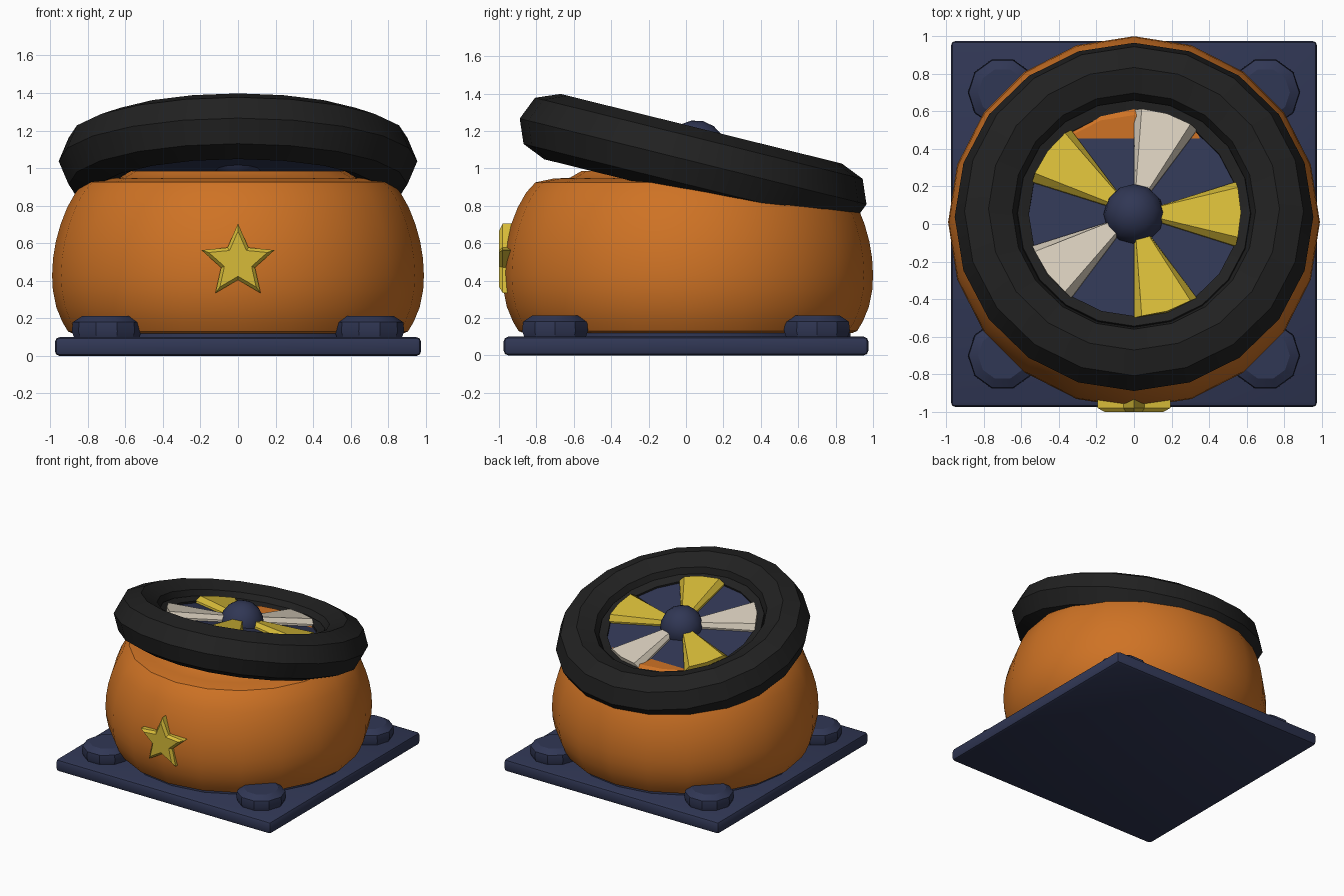
import bpy, bmesh
from math import sin, cos, pi, radians
from mathutils import Matrix, Vector

if "Cube" in bpy.data.objects:
    bpy.data.objects.remove(bpy.data.objects["Cube"])


def material(name, rgb):
    m = bpy.data.materials.new(name)
    m.use_nodes = True
    m.diffuse_color = (*rgb, 1)
    m.node_tree.nodes["Principled BSDF"].inputs["Base Color"].default_value = (*rgb, 1)
    return m


ORANGE = material("orange", (0.62, 0.17, 0.018))
NAVY = material("navy", (0.03, 0.038, 0.09))
BLACK = material("black", (0.015, 0.015, 0.015))
YELLOW = material("yellow", (0.68, 0.50, 0.04))
CREAM = material("cream", (0.68, 0.61, 0.50))


def finish(name, bm, mat, matrix):
    bmesh.ops.recalc_face_normals(bm, faces=bm.faces)
    mesh = bpy.data.meshes.new(name)
    bm.to_mesh(mesh)
    bm.free()
    mesh.materials.append(mat)
    obj = bpy.data.objects.new(name, mesh)
    bpy.context.collection.objects.link(obj)
    obj.matrix_world = matrix
    bpy.ops.object.select_all(action="DESELECT")
    obj.select_set(True)
    bpy.context.view_layer.objects.active = obj
    bpy.ops.object.shade_smooth_by_angle(angle=radians(30))
    return obj


def loft(name, rings, mat, matrix=Matrix(), closed=False):
    """Skin a stack of outlines; close into a loop or cap both ends."""
    bm = bmesh.new()
    rows = [[bm.verts.new(p) for p in ring] for ring in rings]
    n = len(rows[0])
    pairs = list(zip(rows, rows[1:]))
    if closed:
        pairs.append((rows[-1], rows[0]))
    else:
        bm.faces.new(rows[0])
        bm.faces.new(rows[-1])
    for a, b in pairs:
        for i in range(n):
            j = (i + 1) % n
            bm.faces.new((a[i], a[j], b[j], b[i]))
    return finish(name, bm, mat, matrix)


def circle(r, z, sides):
    return [(r * cos(2 * pi * i / sides), r * sin(2 * pi * i / sides), z) for i in range(sides)]


def lathe(name, profile, mat, matrix=Matrix(), sides=20, closed=False):
    return loft(name, [circle(r, z, sides) for r, z in profile], mat, matrix, closed)


# Square base plate
bm = bmesh.new()
bmesh.ops.create_cube(bm, size=1, matrix=Matrix.Diagonal((1.95, 1.95, 0.1, 1)))
bmesh.ops.bevel(bm, geom=bm.edges[:], offset=0.025, segments=2, profile=0.5, affect="EDGES")
finish("base_plate", bm, NAVY, Matrix.Translation((0, 0, 0.05)))

# Corner knobs
for sx, x_name in ((-1, "right"), (1, "left")):
    for sy, y_name in ((-1, "front"), (1, "back")):
        lathe(f"corner_knob_{y_name}_{x_name}",
              [(0.17, 0.09), (0.185, 0.13), (0.18, 0.18), (0.13, 0.212)],
              NAVY, Matrix.Translation((sx * 0.7, sy * 0.7, 0)), sides=10)

# Round body on a low plinth
centre = Matrix.Translation((0, 0.01, 0))
lathe("plinth", [(0.87, 0.09), (0.87, 0.13)], NAVY, centre)
lathe("body", [(0.88, 0.12), (0.905, 0.13), (0.935, 0.18), (0.968, 0.26), (0.986, 0.35),
               (0.99, 0.43), (0.985, 0.52), (0.97, 0.61), (0.945, 0.7), (0.91, 0.79),
               (0.865, 0.87), (0.815, 0.925), (0.72, 0.945), (0.63, 0.95),
               (0.57, 0.985)], ORANGE, centre)

# Star on the front, with a chamfered face


def star(scale, y):
    pts = []
    for i in range(10):
        r = scale * (0.095 if i % 2 else 0.205)
        pts.append((r * sin(i * pi / 5), y, 0.5 + r * cos(i * pi / 5)))
    return pts


loft("front_star", [star(1, -0.93), star(1, -0.98), star(0.8, -1.0)], YELLOW)

# Tilted wheel: everything below shares its frame
wheel = Matrix.Translation((0, 0.038, 1.037)) @ Matrix.Rotation(radians(-13.9), 4, "X")
tyre = [(0.775 + 0.18 * cos(k * pi / 4), 0.18 * sin(k * pi / 4)) for k in range(8)]
lathe("tyre", tyre, BLACK, wheel, closed=True)
lathe("inner_rim", [(0.56, -0.05), (0.56, 0.065), (0.62, 0.085), (0.64, -0.05)],
      BLACK, wheel, closed=True)
lathe("wheel_disc", [(0.6, -0.05), (0.6, 0.05)], NAVY, wheel)

# Wedge spokes with chamfered tops


def wedge(half_angle, inner, z):
    outer = [(0.57 * cos(half_angle * t), 0.57 * sin(half_angle * t), z) for t in (-1, 0, 1)]
    tip = [(inner * cos(half_angle * t), inner * sin(half_angle * t), z) for t in (1, -1)]
    return outer + tip


for k in range(5):
    loft(f"spoke_{k + 1}",
         [wedge(pi / 10, 0.1, 0.0), wedge(pi / 10, 0.1, 0.065), wedge(pi / 13, 0.12, 0.1)],
         CREAM if k in (1, 3) else YELLOW, wheel @ Matrix.Rotation(k * 2 * pi / 5, 4, "Z"))

# Hub ball
bm = bmesh.new()
bmesh.ops.create_uvsphere(bm, u_segments=12, v_segments=8, radius=0.162)
finish("hub", bm, NAVY, wheel @ Matrix.Translation((0, 0, 0.06)))
